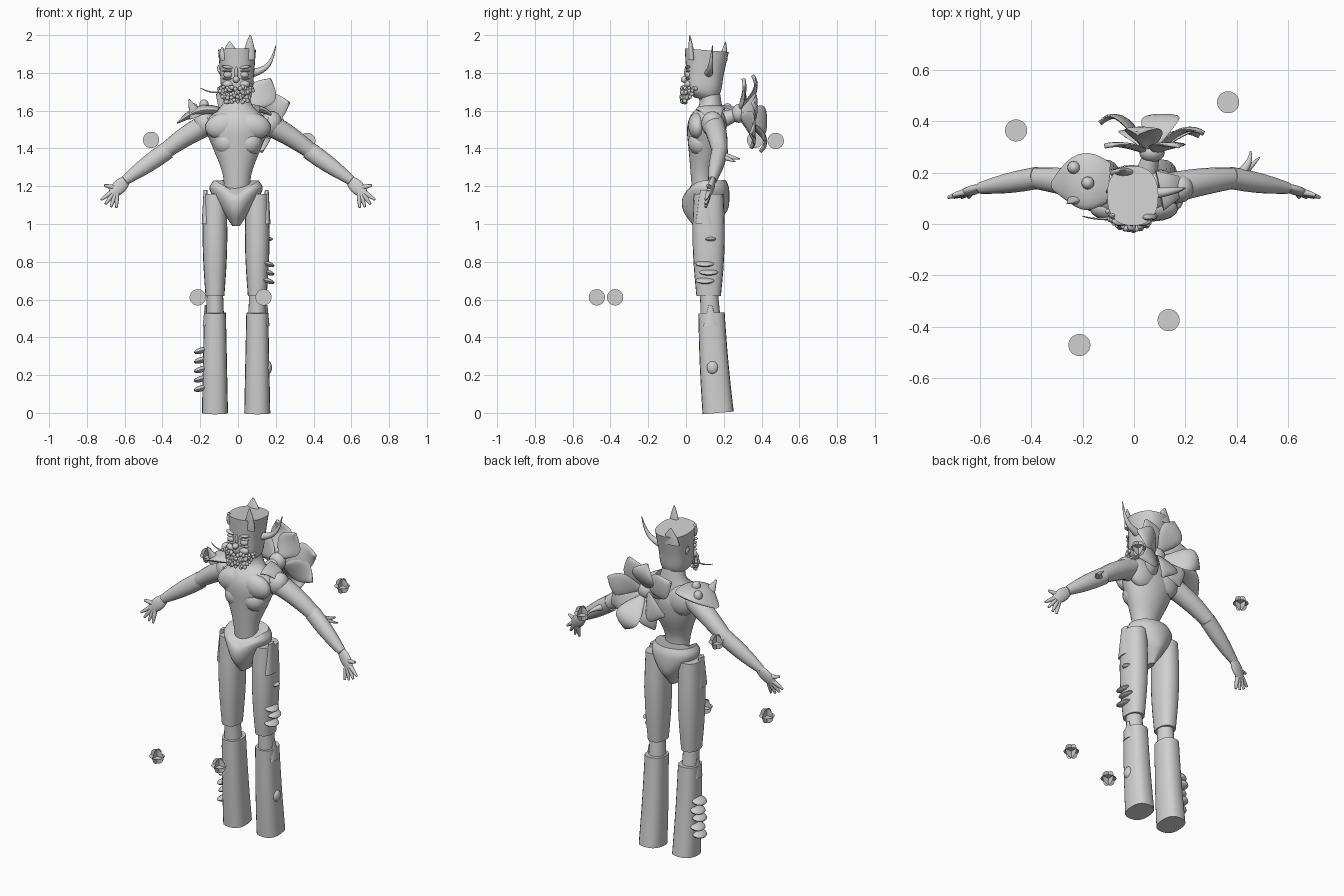
import bpy, bmesh, math, random
from mathutils import Vector, Matrix

default_cube = bpy.data.objects.get("Cube")
if default_cube:
    bpy.data.objects.remove(default_cube)
random.seed(4)

clay = bpy.data.materials.new("clay_grey")
clay.use_nodes = True
clay.diffuse_color = (.63, .63, .63, 1)
clay.node_tree.nodes["Principled BSDF"].inputs["Base Color"].default_value = clay.diffuse_color

SIDES = {"right": -1, "left": 1}


def finish(name, bm):
    bmesh.ops.recalc_face_normals(bm, faces=bm.faces)
    mesh = bpy.data.meshes.new(name)
    bm.to_mesh(mesh)
    bm.free()
    mesh.materials.append(clay)
    part = bpy.data.objects.new(name, mesh)
    bpy.context.collection.objects.link(part)
    bpy.ops.object.select_all(action='DESELECT')
    part.select_set(True)
    bpy.context.view_layer.objects.active = part
    bpy.ops.object.shade_smooth_by_angle(angle=math.radians(50))


def loft(bm, rings, power=1, sides=24):
    """Skin oval rings of (centre, side radius, depth radius); power under 1 squares them."""
    overall = (rings[-1][0] - rings[0][0]).normalized()
    reference = Vector((0, 0, 1)) if abs(overall.y) > .8 else Vector((0, 1, 0))
    loops = []
    for i, (centre, width, depth) in enumerate(rings):
        ahead = rings[min(i + 1, len(rings) - 1)][0]
        behind = rings[max(i - 1, 0)][0]
        along = (ahead - behind).normalized()
        across = along.cross(reference).normalized()
        outward = across.cross(along)
        loop = []
        for k in range(sides):
            angle = math.tau * k / sides
            c, s = [math.copysign(abs(v) ** power, v) for v in (math.cos(angle), math.sin(angle))]
            loop.append(bm.verts.new(centre + across * c * width + outward * s * depth))
        loops.append(loop)
    for low, high in zip(loops, loops[1:]):
        for k in range(sides):
            bm.faces.new((low[k - 1], low[k], high[k], high[k - 1]))
    bm.faces.new(loops[0])
    bm.faces.new(loops[-1])


def add_limb(bm, start, end, first, last, flat=1, bulge=0, bend=(0, 0, 0), power=1, sides=20):
    """Tapered oval tube from start to end, swelling and bending in the middle."""
    start, end, bend = Vector(start), Vector(end), Vector(bend)
    rings = []
    for i in range(9):
        t = i / 8
        arch = math.sin(math.pi * t)
        radius = first + (last - first) * t + bulge * arch
        rings.append((start.lerp(end, t) + bend * arch, radius, radius * flat))
    loft(bm, rings, power, sides)


def limb(name, *shape, **options):
    bm = bmesh.new()
    add_limb(bm, *shape, **options)
    finish(name, bm)


def column(bm, profile, power=1):
    """Upright body part: smooth curve through rows of (y, z, width, depth)."""
    rows = [Vector(row) for row in profile]
    rows = [rows[0] * 2 - rows[1]] + rows + [rows[-1] * 2 - rows[-2]]
    rings = []
    for a, b, c, d in zip(rows, rows[1:], rows[2:], rows[3:]):
        for step in range(5):
            t = step / 4
            if step < 4 or c == rows[-2]:
                y, z, w, e = (b + (c - a) * t / 2 + (a * 2 - b * 5 + c * 4 - d) * t * t / 2
                              + (b * 3 - a - c * 3 + d) * t ** 3 / 2)
                rings.append((Vector((-.005, y, z)), w, e))
    loft(bm, rings, power, sides=32)


def add_blob(bm, place, size, tilt=0, detail=16):
    matrix = (Matrix.Translation(place) @ Matrix.Rotation(tilt, 4, 'Y')
              @ Matrix.Diagonal((*size, 1)))
    bmesh.ops.create_uvsphere(bm, u_segments=detail, v_segments=detail // 2, radius=1, matrix=matrix)


# Torso and neck
bm = bmesh.new()
column(bm, [(.1, 1.1, .07, .06), (.085, 1.26, .075, .06), (.105, 1.42, .135, .095),
            (.11, 1.53, .17, .1), (.13, 1.63, .08, .06), (.11, 1.75, .06, .06)])
finish("torso", bm)

# Chest, ribs, shoulder blades and shoulders
bm = bmesh.new()
for s in SIDES.values():
    add_blob(bm, (s * .075, .06, 1.52), (.1, .05, .07), s * .2)
    add_blob(bm, (s * .06, .08, 1.43), (.07, .07, .07), s * .2)
    add_blob(bm, (s * .08, .165, 1.52), (.09, .05, .09), s * .3)
    add_blob(bm, (s * .17, .14, 1.53), (.06, .06, .07), s * .6)
finish("body_muscles", bm)

# Briefs with a waistline dipping at the front
bm = bmesh.new()
column(bm, [(.1, .99, .02, .06), (.1, 1.08, .08, .12), (.11, 1.18, .14, .12), (.11, 1.23, .12, .1)])
for v in bm.verts:
    if v.co.z > 1.13 and v.co.y < .1:
        v.co.z -= (v.co.z - 1.13) * .7 * max(0, 1 - abs(v.co.x) * 9)
    v.co.x -= .005
finish("pelvis", bm)

# Legs: thigh shell with hip flap, bare knee, shin shell with a peak
for side, s in SIDES.items():
    x = s * .112 - .01
    outer = x + s * .05
    limb(side + "_thigh", (x, .12, 1.16), (x, .12, .62), .06, .05, flat=1.3, bulge=.01, power=.85)
    limb(side + "_hip_flap", (outer, .1, 1), (outer, .1, 1.18), .02, .01, flat=2.5)
    limb(side + "_knee", (x, .12, .66), (x, .13, .5), .042, .048, flat=1.1)
    limb(side + "_shin", (x, .135, .53), (x, .17, 0), .058, .069, flat=1.2,
         bend=(0, -.004, 0), power=.8)
    limb(side + "_shin_peak", (outer, .13, .46), (outer, .13, .57), .015, .004, flat=2.5)

# Shelf growths on the outside of the legs
bm = bmesh.new()
for i in range(3):
    add_blob(bm, (.155, .1 + .02 * (i % 2), .7 + .045 * i), (.04, .05, .014), .3)
add_blob(bm, (.155, .13, .92), (.03, .03, .012))
add_blob(bm, (.16, .14, .24), (.02, .03, .035))
finish("left_leg_growths", bm)
bm = bmesh.new()
for i in range(5):
    add_blob(bm, (-.195, .15 + .015 * (i % 2), .13 + .05 * i), (.04, .05, .016), -.3)
finish("right_leg_growths", bm)

# Arms, with a step between sleeve and forearm, and spread hands
for side, s in SIDES.items():
    limb(side + "_upper_arm", (s * .14, .14, 1.54), (s * .4, .18, 1.375), .06, .04,
         bulge=.003, bend=(0, .005, .01))
    limb(side + "_forearm", (s * .375, .18, 1.39), (s * .6, .14, 1.23), .048, .025,
         flat=.9, bulge=.007)
    bm = bmesh.new()
    add_limb(bm, (s * .59, .145, 1.235), (s * .665, .12, 1.16), .024, .026, flat=.5, bulge=.012)
    palm = Vector((s * .64, .13, 1.19))
    for degrees in (12, -36, -54, -72, -88):
        angle = math.radians(degrees)
        reach = .07 if degrees > 0 else .105
        tip = Vector((s * math.cos(angle), -.25, math.sin(angle))) * reach
        add_limb(bm, palm + tip * .2, palm + tip, .013, .006, bulge=.002, sides=10)
    finish(side + "_hand", bm)
limb("left_arm_spur", (.42, .2, 1.36), (.455, .285, 1.345), .02, .003, bend=(.01, 0, 0))
limb("left_arm_twig", (.44, .21, 1.35), (.49, .26, 1.33), .014, .003)

# Shoulder guards: a flared plate with nubs and a spike, and a smaller plate
limb("right_shoulder_guard", (-.1, .16, 1.6), (-.32, .15, 1.535), .02, .004, flat=4,
     bulge=.015, bend=(0, .01, .03))
limb("left_shoulder_plate", (.1, .13, 1.61), (.2, .15, 1.55), .02, .008, flat=4, bend=(0, 0, .015))
limb("shoulder_spike", (-.22, .1, 1.57), (-.26, .08, 1.66), .04, .004, flat=.6)
bm = bmesh.new()
for place in ((-.235, .22, 1.61), (-.18, .16, 1.63)):
    add_blob(bm, place, (.025, .025, .03))
finish("shoulder_nubs", bm)

# Head with a flat crowned top
bm = bmesh.new()
column(bm, [(.08, 1.66, .04, .04), (.09, 1.7, .08, .09), (.1, 1.8, .09, .1),
            (.11, 1.92, .1, .117)], power=.85)
finish("head", bm)

bm = bmesh.new()
for tip, radius, flat in (((.065, .02, 2), .034, .5), ((-.045, .21, 1.965), .055, .4),
                          ((-.085, .03, 1.935), .02, 1)):
    tip = Vector(tip)
    root = tip.lerp(Vector((0, .11, tip.z)), .12)
    root.z = 1.87
    add_limb(bm, root, tip, radius, .004, flat=flat, bulge=.006)
finish("crown_points", bm)
limb("left_horn", (.08, .12, 1.8), (.2, .14, 1.945), .022, .002, bend=(.02, 0, -.03))
limb("right_ear_thorn", (-.07, .12, 1.79), (-.105, .13, 1.84), .02, .003, bend=(-.01, 0, 0))

# Face: eyeballs, lids, brows, cheeks and nose
bm = bmesh.new()
for s in SIDES.values():
    eye = Vector((s * .043 - .01, .012, 1.79))
    up = Vector((0, 0, .02))
    add_blob(bm, eye, (.024, .018, .018))
    add_blob(bm, eye + up * 2, (.034, .018, .009), s * -.15)
    for lid in (-up, up):
        add_blob(bm, eye + lid, (.03, .015, .006))
    add_blob(bm, eye - up * 2.5, (.03, .02, .02))
add_blob(bm, (-.01, -.008, 1.765), (.018, .02, .018))
add_blob(bm, (-.01, .004, 1.8), (.01, .014, .035))
finish("face_features", bm)
limb("whisker", (-.07, .03, 1.705), (-.2, .03, 1.72), .006, .002, bend=(0, -.01, -.015), sides=8)

# Beard of small beads wrapped around the jaw
bm = bmesh.new()
for row in range(6):
    count = 15 - row
    for k in range(count):
        angle = (1.35 - row * .14) * (2 * k / (count - 1) - 1)
        radius = random.uniform(.009, .013)
        jitter = Vector([random.uniform(-1, 1) for axis in "xyz"]) * .006
        place = Vector((.09 * math.sin(angle) - .01, .07 - .09 * math.cos(angle), 1.72 - row * .014))
        add_blob(bm, place + jitter, (radius, radius, radius), detail=10)
finish("bead_beard", bm)

# Flower on the back: stem, hub and two alternating layers of broad pointed petals
hub = Vector((.07, .28, 1.585))
limb("flower_stem", (.04, .16, 1.54), hub, .05, .03)
bm = bmesh.new()
add_blob(bm, hub, (.05, .04, .05))
finish("flower_hub", bm)
bm = bmesh.new()
for i in range(8):
    angle = math.tau * (i + .35) / 8
    ray = Vector((math.cos(angle), 0, math.sin(angle)))
    lift = Vector((0, .03 if i % 2 else .09, 0))
    if ray.z < 0:
        lift.y += .05
    rings = []
    for step in range(11):
        t = step / 10
        width = .006 + .07 * math.sin(math.pi * t ** 1.1)
        rings.append((hub + ray * (.02 + .19 * t) + lift * math.sin(2.2 * t), width, .01))
    loft(bm, rings, sides=12)
finish("flower_petals", bm)

# Floating markers: three crossed discs each
bm = bmesh.new()
for place in ((-.46, .365, 1.445), (.367, .475, 1.44), (-.213, -.472, .612), (.135, -.375, .612)):
    for facing in (Vector((1, 0, 0)), Vector((0, 1, 0)), Vector((0, 0, 1))):
        turn = facing.to_track_quat('Z', 'Y').to_matrix().to_4x4()
        bmesh.ops.create_circle(bm, cap_ends=True, segments=32, radius=.043,
                                matrix=Matrix.Translation(place) @ turn)
finish("floating_markers", bm)
